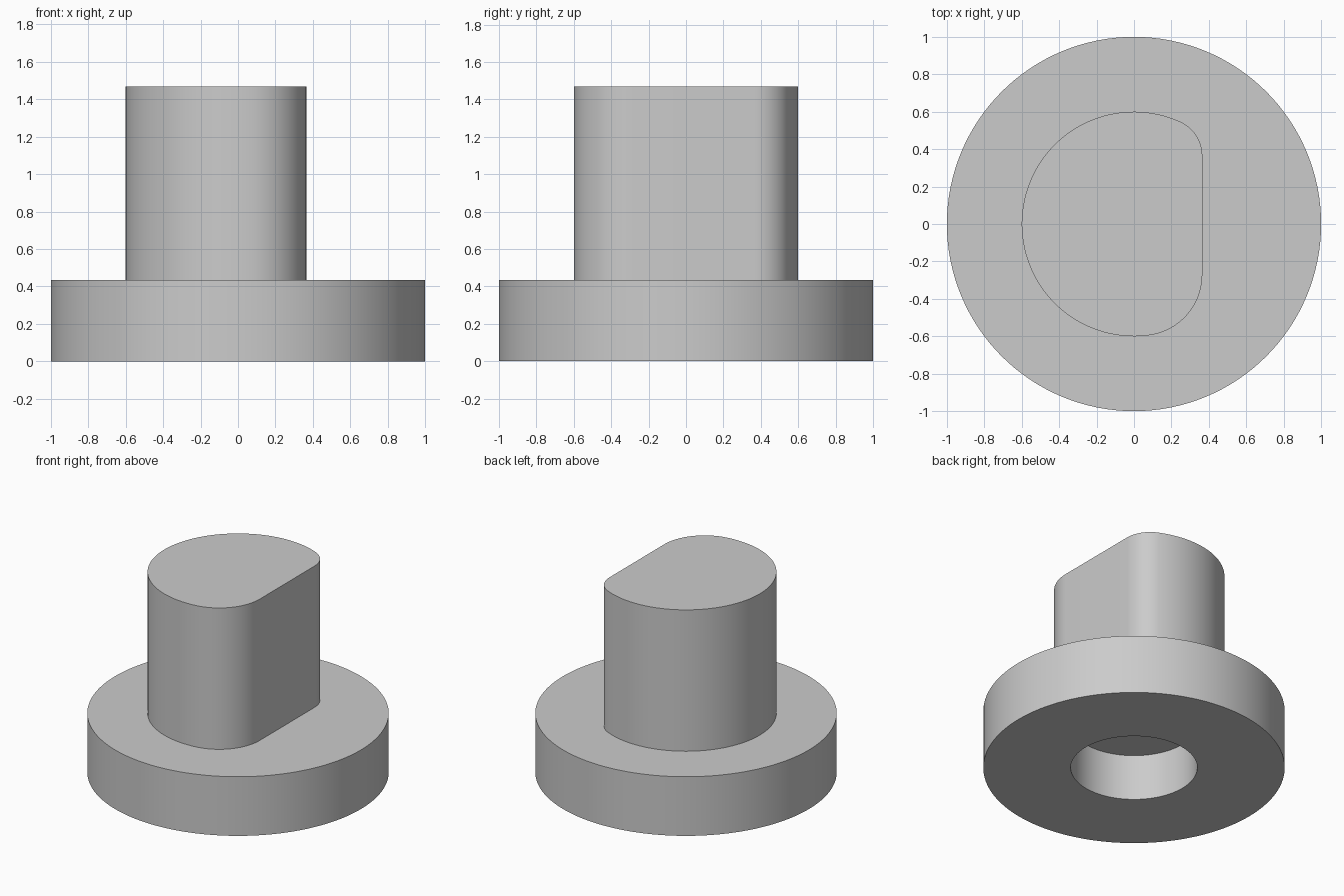
import bpy
import bmesh
from math import tau, atan2, sqrt, cos, sin, radians

default = bpy.data.objects.get("Cube")
if default:
    bpy.data.objects.remove(default, do_unlink=True)

FLANGE_TOP, SHAFT_TOP = 0.433, 1.468
HOLE_RADIUS, HOLE_DEPTH = 0.42, 0.335
SHAFT_RADIUS, FLAT_X = 0.6, 0.365

grey = bpy.data.materials.new("plain grey")
grey.use_nodes = True
colour = (0.6, 0.6, 0.6, 1)
grey.diffuse_color = colour
grey.node_tree.nodes["Principled BSDF"].inputs["Base Color"].default_value = colour


def finish(bm, name):
    """Turn a bmesh into a named, smooth-shaded object with sharp rims."""
    bmesh.ops.remove_doubles(bm, verts=bm.verts, dist=1e-4)
    bmesh.ops.recalc_face_normals(bm, faces=bm.faces)
    mesh = bpy.data.meshes.new(name)
    bm.to_mesh(mesh)
    bm.free()
    mesh.materials.append(grey)
    obj = bpy.data.objects.new(name, mesh)
    bpy.context.collection.objects.link(obj)
    bpy.ops.object.select_all(action="DESELECT")
    obj.select_set(True)
    bpy.context.view_layer.objects.active = obj
    bpy.ops.object.shade_smooth_by_angle(angle=radians(30))
    return obj


def arc(cx, cy, radius, start, end, steps):
    angles = [start + (end - start) * i / steps for i in range(steps + 1)]
    return [(cx + radius * cos(a), cy + radius * sin(a)) for a in angles]


def corner(radius, side):
    """Centre and tangent angle of a fillet between the flat and the round."""
    cx = FLAT_X - radius
    cy = side * sqrt((SHAFT_RADIUS - radius) ** 2 - cx ** 2)
    return cx, cy, atan2(cy, cx)


# Flange: a revolved profile with a blind hole in its underside
bm = bmesh.new()
profile = [(0, HOLE_DEPTH), (HOLE_RADIUS, HOLE_DEPTH), (HOLE_RADIUS, 0),
           (1, 0), (1, FLANGE_TOP), (0, FLANGE_TOP)]
verts = [bm.verts.new((r, 0, z)) for r, z in profile]
edges = [bm.edges.new(pair) for pair in zip(verts, verts[1:])]
bmesh.ops.spin(bm, geom=verts + edges, cent=(0, 0, 0), axis=(0, 0, 1),
               angle=tau, steps=128, use_duplicate=False)
finish(bm, "flange")

# Shaft: a round bar with one flat, blended by a small and a large fillet
rear_r, front_r = 0.2, 0.328
rx, ry, rear_angle = corner(rear_r, 1)
fx, fy, front_angle = corner(front_r, -1)
outline = arc(rx, ry, rear_r, 0, rear_angle, 20)
outline += arc(0, 0, SHAFT_RADIUS, rear_angle, front_angle + tau, 90)
outline += arc(fx, fy, front_r, front_angle, 0, 24)

bm = bmesh.new()
base = bm.faces.new([bm.verts.new((x, y, FLANGE_TOP - 0.02)) for x, y in outline])
top = bmesh.ops.extrude_face_region(bm, geom=[base], use_keep_orig=True)["geom"]
for v in top:
    if isinstance(v, bmesh.types.BMVert):
        v.co.z = SHAFT_TOP
finish(bm, "shaft")
